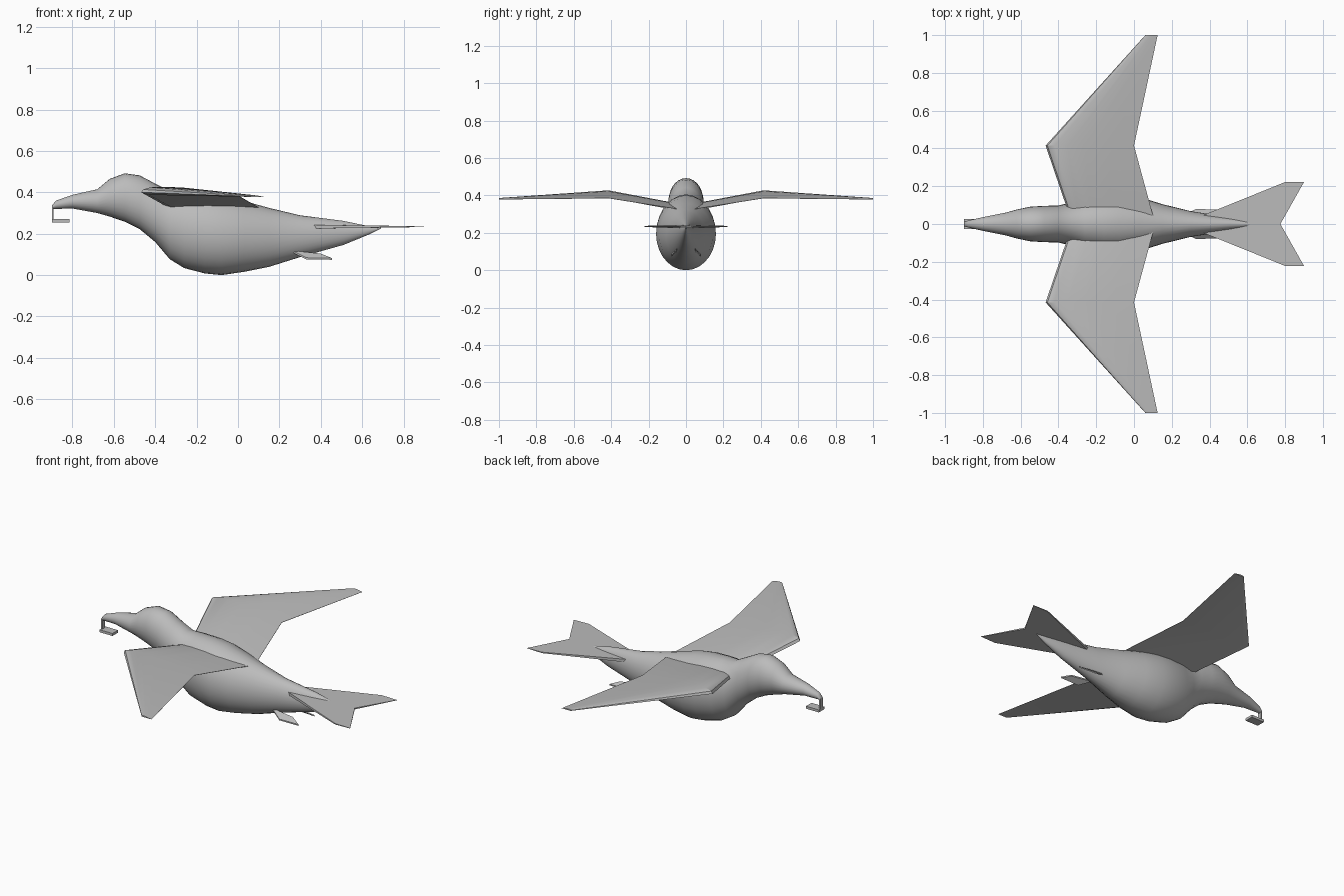
import bpy, bmesh, math

if "Cube" in bpy.data.objects:
    bpy.data.objects.remove(bpy.data.objects["Cube"])

grey = bpy.data.materials.new("plain_grey")
grey.diffuse_color = (0.5, 0.5, 0.5, 1)
grey.use_nodes = True
grey.node_tree.nodes["Principled BSDF"].inputs["Base Color"].default_value = grey.diffuse_color


def make(name, bm, smooth=None, mirror=False):
    """Turn a bmesh into a named object, optionally mirrored across y."""
    bmesh.ops.recalc_face_normals(bm, faces=bm.faces)
    me = bpy.data.meshes.new(name)
    bm.to_mesh(me)
    bm.free()
    me.materials.append(grey)
    ob = bpy.data.objects.new(name, me)
    bpy.context.collection.objects.link(ob)
    bpy.ops.object.select_all(action='DESELECT')
    ob.select_set(True)
    bpy.context.view_layer.objects.active = ob
    if mirror:
        m = ob.modifiers.new("mirror", 'MIRROR')
        m.use_axis = (False, True, False)
        m.use_mirror_merge = False
    if smooth:
        bpy.ops.object.shade_smooth_by_angle(angle=math.radians(smooth))
    return ob


def loft(rings):
    """Skin closed rings of equal length and cap both ends."""
    bm = bmesh.new()
    vs = [[bm.verts.new(p) for p in r] for r in rings]
    n = len(vs[0])
    for a, b in zip(vs, vs[1:]):
        for i in range(n):
            j = (i + 1) % n
            bm.faces.new((a[i], a[j], b[j], b[i]))
    bm.faces.new(vs[0])
    bm.faces.new(vs[-1])
    return bm


def plate(outline, thick):
    """Thin slab: outline points (x, y, z) thickened in z."""
    return loft([[(x, y, z + s * thick / 2) for x, y, z in outline] for s in (-1, 1)])


def box(name, x0, x1, y, z0, z1):
    make(name, loft([[(x0, -y, z), (x1, -y, z), (x1, y, z), (x0, y, z)] for z in (z0, z1)]))


# Beak, head and body in one skin: x, top, bottom, half width
stations = [
    (-.90, .335, .320, .012), (-.88, .360, .320, .018), (-.80, .388, .322, .036),
    (-.68, .415, .300, .060), (-.62, .465, .283, .077), (-.547, .492, .258, .092),
    (-.475, .482, .222, .096), (-.40, .442, .160, .098), (-.33, .406, .077, .115),
    (-.26, .405, .034, .142), (-.16, .400, .008, .158), (-.08, .388, .000, .160),
    (.03, .358, .016, .143), (.15, .325, .040, .105), (.30, .289, .087, .068),
    (.51, .262, .146, .035), (.63, .237, .195, .014), (.69, .229, .225, .003)]
SIDES = 28
rings = []
for x, top, bot, w in stations:
    c, h = (top + bot) / 2, (top - bot) / 2
    rings.append([(x, w * math.sin(a), c + h * math.cos(a))
                  for a in (2 * math.pi * i / SIDES for i in range(SIDES))])
make("bird_body", loft(rings), smooth=50)

# Wings: flat underside, blunt leading edge, root to bend to tip
airfoil = [(0, .3), (.02, .65), (.1, .92), (.25, 1), (.45, .9), (.75, .45), (1, .04), (1, 0), (.08, 0)]
# y, leading x, trailing x, leading z, trailing z, thickness
sections = [(.04, -.34, .102, .318, .325, .036),
            (.415, -.468, 0, .388, .384, .040),
            (1.0, .06, .125, .378, .378, .008)]
make("wing", loft([[(xl + f * (xt - xl), y, zl + f * (zt - zl) + g * t) for f, g in airfoil]
                   for y, xl, xt, zl, zt, t in sections]), smooth=30, mirror=True)

# Forked tail: thicker towards the body, thin at the back edge
tail = [(.35, .04, .009), (.80, .222, .003), (.90, .222, .001), (.775, 0, .004),
        (.90, -.222, .001), (.80, -.222, .003), (.35, -.04, .009)]
make("tail", loft([[(x, y, .234 + s * t) for x, y, t in tail] for s in (-1, 1)]))

# Feet: small slanted plates trailing under the body
foot = [(.26, .048, .115), (.40, .052, .100), (.455, .075, .078), (.33, .080, .080)]
make("foot", plate(foot, .008), mirror=True)

# Small parcel hanging from the beak on a strap
box("strap", -.90, -.892, .012, .265, .33)
box("parcel", -.90, -.815, .026, .255, .270)
